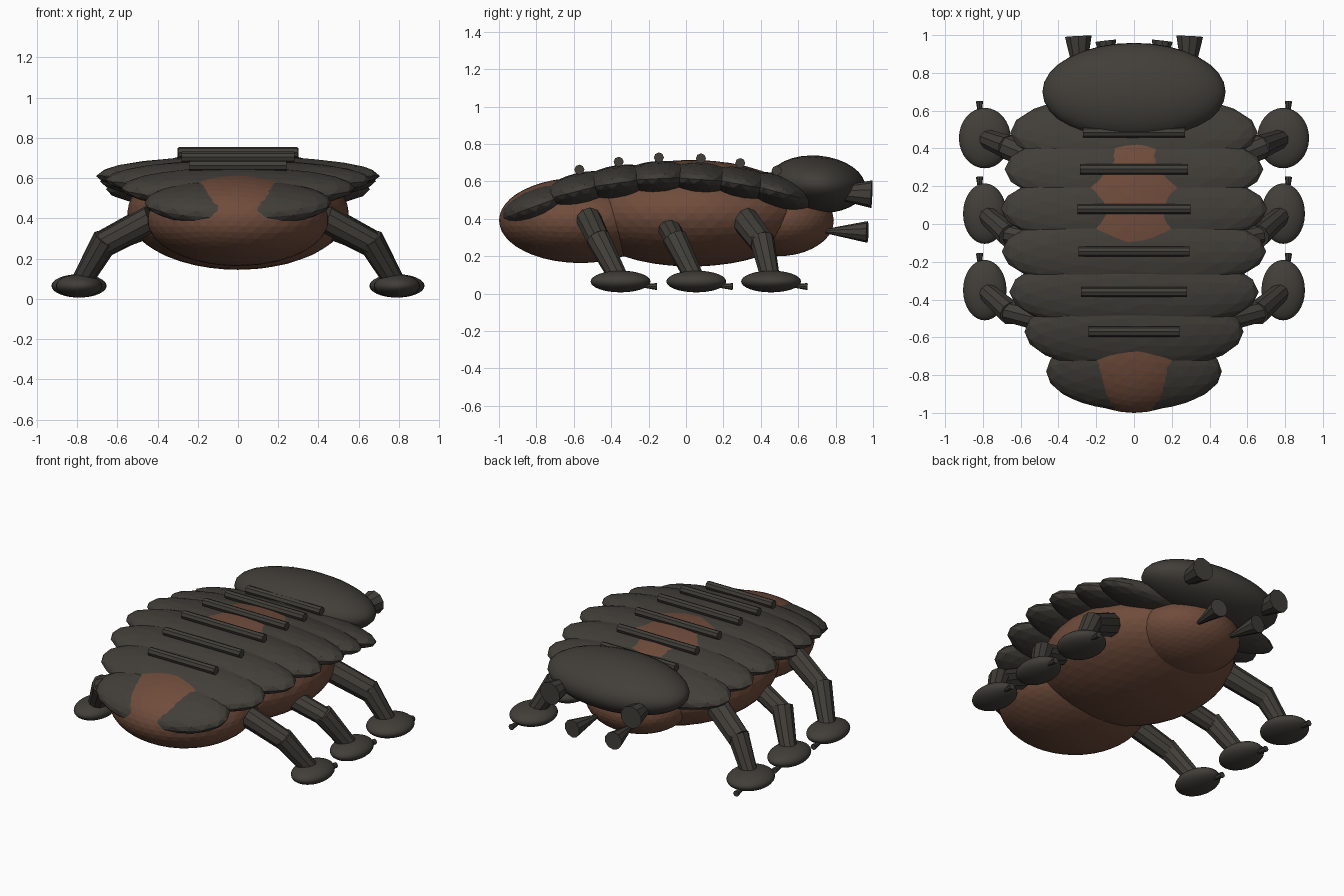
import bpy
import math
from mathutils import Vector

if "Cube" in bpy.data.objects:
    bpy.data.objects.remove(bpy.data.objects["Cube"])


def material(name, rgb):
    m = bpy.data.materials.new(name)
    m.diffuse_color = (*rgb, 1)
    m.use_nodes = True
    m.node_tree.nodes["Principled BSDF"].inputs["Base Color"].default_value = m.diffuse_color
    return m


SHELL = material("dark_shell", (0.054, 0.049, 0.041))
FLESH = material("brown_flesh", (0.16, 0.072, 0.044))


def finish(name, mat, smooth=False):
    ob = bpy.context.object
    ob.name = name
    ob.data.materials.append(mat)
    if smooth:
        bpy.ops.object.shade_smooth_by_angle(angle=math.radians(35))
    return ob


def faceted_ball(name, mat, loc, size, tilt=0, detail=4):
    bpy.ops.mesh.primitive_ico_sphere_add(
        subdivisions=detail, radius=1, location=loc, rotation=(math.radians(tilt), 0, 0))
    bpy.context.object.scale = size
    return finish(name, mat)


def smooth_ball(name, mat, loc, size, tilt=0):
    bpy.ops.mesh.primitive_uv_sphere_add(
        segments=32, ring_count=16, radius=1, location=loc,
        rotation=(math.radians(tilt), 0, 0))
    bpy.context.object.scale = size
    return finish(name, mat, True)


def rod(name, a, b, r1, r2, sides=10):
    """Tapered rod running from point a to point b."""
    a, b = Vector(a), Vector(b)
    d = b - a
    bpy.ops.mesh.primitive_cone_add(
        vertices=sides, radius1=r1, radius2=r2, depth=d.length, location=(a + b) / 2,
        rotation=d.to_track_quat('Z', 'Y').to_euler())
    return finish(name, SHELL)


# Soft body in three overlapping lobes
faceted_ball("abdomen", FLESH, (0, -0.565, 0.392), (0.45, 0.435, 0.228))
faceted_ball("middle_body", FLESH, (0, 0.03, 0.43), (0.55, 0.62, 0.285))
faceted_ball("thorax", FLESH, (0, 0.49, 0.39), (0.33, 0.30, 0.19))

# Overlapping back plates: y, z, half width, tilt, ridge half length
plates = [
    (-0.78, 0.477, 0.465, 20, 0),
    (-0.57, 0.550, 0.58, 14, 0.24),
    (-0.36, 0.592, 0.66, 8, 0.28),
    (-0.145, 0.615, 0.70, 3, 0.295),
    (0.08, 0.610, 0.705, -4, 0.30),
    (0.29, 0.585, 0.685, -10, 0.285),
    (0.485, 0.545, 0.655, -15, 0.27),
]
for i, (y, z, w, tilt, ridge) in enumerate(plates, 1):
    faceted_ball(f"back_plate_{i}", SHELL, (0, y, z), (w, 0.22, 0.095), tilt, 3)
    if ridge:
        h = z + 0.113
        rod(f"plate_ridge_{i}", (-ridge, y, h), (ridge, y, h), 0.027, 0.027, 8)

# Head shield
smooth_ball("head", SHELL, (0, 0.70, 0.585), (0.485, 0.26, 0.153), -5)

# Hip, knee and foot points of the legs, upper leg radius, foot half width
legs = {
    "front": ((0.43, 0.31, 0.40), (0.675, 0.41, 0.27), (0.79, 0.455, 0.065), 0.075, 0.137),
    "middle": ((0.43, -0.10, 0.37), (0.67, -0.05, 0.275), (0.79, 0.055, 0.065), 0.062, 0.115),
    "rear": ((0.43, -0.52, 0.40), (0.665, -0.46, 0.275), (0.79, -0.35, 0.065), 0.068, 0.115),
}
for side, s in (("left", -1), ("right", 1)):
    def flip(p):
        return (s * p[0], p[1], p[2])

    for pos, (hip, knee, foot, r, fw) in legs.items():
        tag = f"{side}_{pos}"
        rod(f"{tag}_upper_leg", flip(hip), flip(knee), r, r * 0.92)
        # Lower leg starts slightly above the knee so the joint closes
        top = Vector(knee) + (Vector(knee) - Vector(foot)).normalized() * 0.03
        rod(f"{tag}_lower_leg", flip(top), flip(foot), 0.066, 0.05)
        smooth_ball(f"{tag}_foot", SHELL, flip(foot), (fw, 0.16, 0.058))
        x, y, z = foot
        rod(f"{tag}_claw", flip((x + 0.025, y + 0.10, 0.042)),
            flip((x + 0.028, y + 0.195, 0.038)), 0.006, 0.019, 8)

    # Flared eye stalks and mouthparts
    rod(f"{side}_eye_stalk", flip((0.285, 0.78, 0.54)), flip((0.295, 0.993, 0.532)), 0.03, 0.074)
    rod(f"{side}_mouthpart", flip((0.12, 0.71, 0.335)), flip((0.15, 0.97, 0.33)), 0.004, 0.058)
